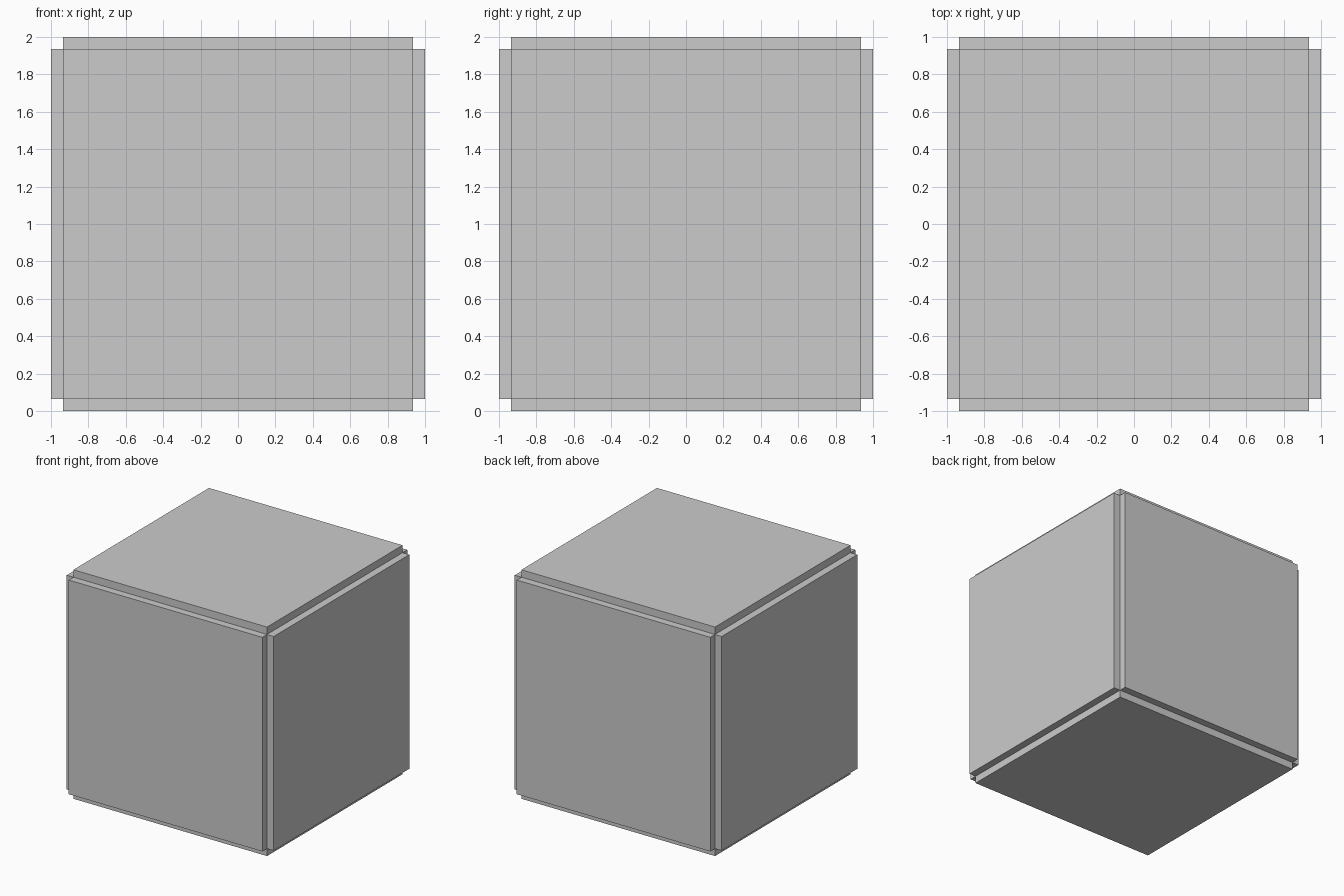
import bpy, bmesh
from mathutils import Vector

if "Cube" in bpy.data.objects:
    bpy.data.objects.remove(bpy.data.objects["Cube"])

H = 0.935                      # half width of a panel; panels are 1 - H thick
CENTRE = Vector((0, 0, 1))
CORNERS = [(-H, -H), (H, -H), (H, H), (-H, H)]


def panel(name, normal, u, v, points, cells, v_offset=0.0):
    """Slab of a box wall, split into shards. Digits 0-3 in a cell are the
    slab corners, letters are the crack points in order."""
    n, u, v = Vector(normal), Vector(u), Vector(v)
    where = {str(i): c for i, c in enumerate(CORNERS)}
    for i, (a, b) in enumerate(points):
        where[chr(65 + i)] = (a, b - v_offset)
    for k, cell in enumerate(cells.split()):
        bm = bmesh.new()
        flat = [CENTRE + u * where[c][0] + v * where[c][1] for c in cell]
        inner = [bm.verts.new(p + n * H) for p in flat]
        outer = [bm.verts.new(p + n) for p in flat]
        bm.faces.new(inner)
        bm.faces.new(outer)
        for i in range(len(flat)):
            j = (i + 1) % len(flat)
            bm.faces.new((inner[i], inner[j], outer[j], outer[i]))
        bmesh.ops.recalc_face_normals(bm, faces=bm.faces[:])
        mesh = bpy.data.meshes.new(f"{name}_shard_{k + 1}")
        bm.to_mesh(mesh)
        bm.free()
        bpy.context.collection.objects.link(bpy.data.objects.new(mesh.name, mesh))


UP = (0, 0, 1)

# Front wall
panel("front", (0, -1, 0), (1, 0, 0), UP,
      [(-H, 1.235), (.15, .70), (.45, .745), (.18, 1.935),
       (.57, .53), (H, .575), (.385, .36), (.16, .065)],
      "ABCD3 DCEF2 BGEC 0HGBA H1FEG", 1)

# Right wall
panel("right", (1, 0, 0), (0, 1, 0), UP,
      [(-H, .985), (-.315, .825), (-.145, 1.0), (H, .665),
       (-.12, 1.05), (-.145, 1.935), (.315, 1.215), (.89, 1.935),
       (H, 1.29), (-.465, .14), (-H, .30), (-.455, .065)],
      "ABCEF3 FEGH HGI2 CDIGE L1DCBJ KJBA 0LJK", 1)

# Back wall
panel("back", (0, 1, 0), (-1, 0, 0), UP,
      [(-.46, 1.935), (-.587, 1.33), (-H, 1.29), (-.20, 1.106),
       (-.58, .065), (.354, .952), (H, 1.365), (.587, .338),
       (H, .39), (.58, .065)],
      "CBA3 0EDBC ABDFG2 EJHFD HIGF J1IH", 1)

# Left wall
panel("left", (-1, 0, 0), (0, -1, 0), UP,
      [(-.20, 1.935), (.104, 1.648), (.11, 1.935), (.146, 1.453),
       (.785, 1.52), (H, 1.46), (.86, 1.935), (-.16, 1.02),
       (-H, 1.07), (0, .416), (H, .57), (0, .065)],
      "IHDBA3 BCA CBDEG EF2G HJKFED 0LJHI L1KJ", 1)

# Top wall
panel("top", (0, 0, 1), (1, 0, 0), (0, 1, 0),
      [(-H, .255), (-.18, .05), (.25, .47), (.245, .515),
       (0, H), (.565, H), (H, .145), (-.33, -.51),
       (-H, -.455), (-.085, -H), (.14, -H), (H, -.55)],
      "ABCDE3 DFE CG2FD JKLGCBH K1L 0JHI IHBA")

# Bottom wall
panel("bottom", (0, 0, -1), (1, 0, 0), (0, 1, 0),
      [(.84, H), (-.025, .24), (-.56, H), (.014, -.10),
       (H, .06), (-.035, -H), (-H, -.10)],
      "BAC DE2AB GDBC3 0FDG F1ED")
